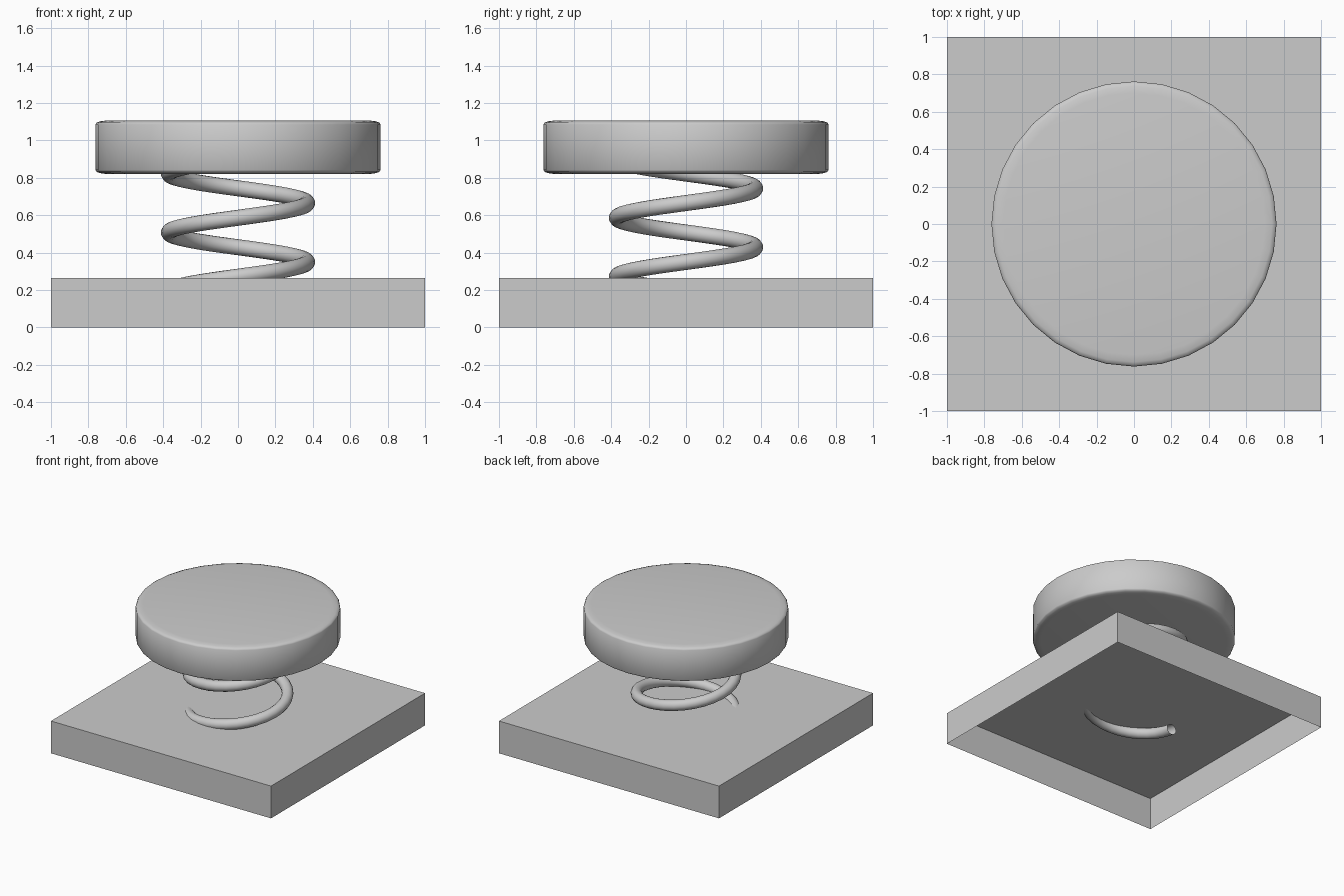
import bpy, bmesh
from math import sin, cos, pi, radians

if "Cube" in bpy.data.objects:
    bpy.data.objects.remove(bpy.data.objects["Cube"])


def make_object(name, bm, smooth):
    bmesh.ops.recalc_face_normals(bm, faces=bm.faces)
    for f in bm.faces:
        f.smooth = smooth
    mesh = bpy.data.meshes.new(name)
    bm.to_mesh(mesh)
    bm.free()
    obj = bpy.data.objects.new(name, mesh)
    bpy.context.collection.objects.link(obj)
    return obj


def bridge(bm, rings):
    for a, b in zip(rings, rings[1:]):
        n = len(a)
        for i in range(n):
            j = (i + 1) % n
            bm.faces.new((a[i], a[j], b[j], b[i]))


# base plate: a square lid, open underneath
H = 0.265
bm = bmesh.new()
corners = [(-1, -1), (1, -1), (1, 1), (-1, 1)]
rings = [[bm.verts.new((x, y, z)) for x, y in corners] for z in (0, H)]
bridge(bm, rings)
bm.faces.new(rings[1])
make_object("base_plate", bm, False)

# coil spring: round tube, open at both ends, starting under the plate
R, r, pitch, sides = 0.37, 0.043, 0.315, 16
bm = bmesh.new()
rings = []
for k in range(81):
    t = radians(-180 + 900 * k / 80)
    z = 0.35 + pitch * t / (2 * pi)
    ring = []
    for s in range(sides):
        a = 2 * pi * s / sides
        d = R + r * cos(a)
        ring.append(bm.verts.new((d * cos(t), d * sin(t), z + r * sin(a))))
    rings.append(ring)
bridge(bm, rings)
make_object("coil_spring", bm, True)

# round pad: 32-sided disc with small rounded rims
profile = [(0.70, 0.82), (0.738, 0.825), (0.756, 0.832), (0.762, 0.842),
           (0.762, 1.085), (0.756, 1.095), (0.738, 1.102), (0.70, 1.107)]
bm = bmesh.new()
rings = [[bm.verts.new((d * cos(2 * pi * i / 32), d * sin(2 * pi * i / 32), z))
          for i in range(32)] for d, z in profile]
bridge(bm, rings)
bm.faces.new(rings[0])
bm.faces.new(rings[-1])
make_object("round_pad", bm, True)
